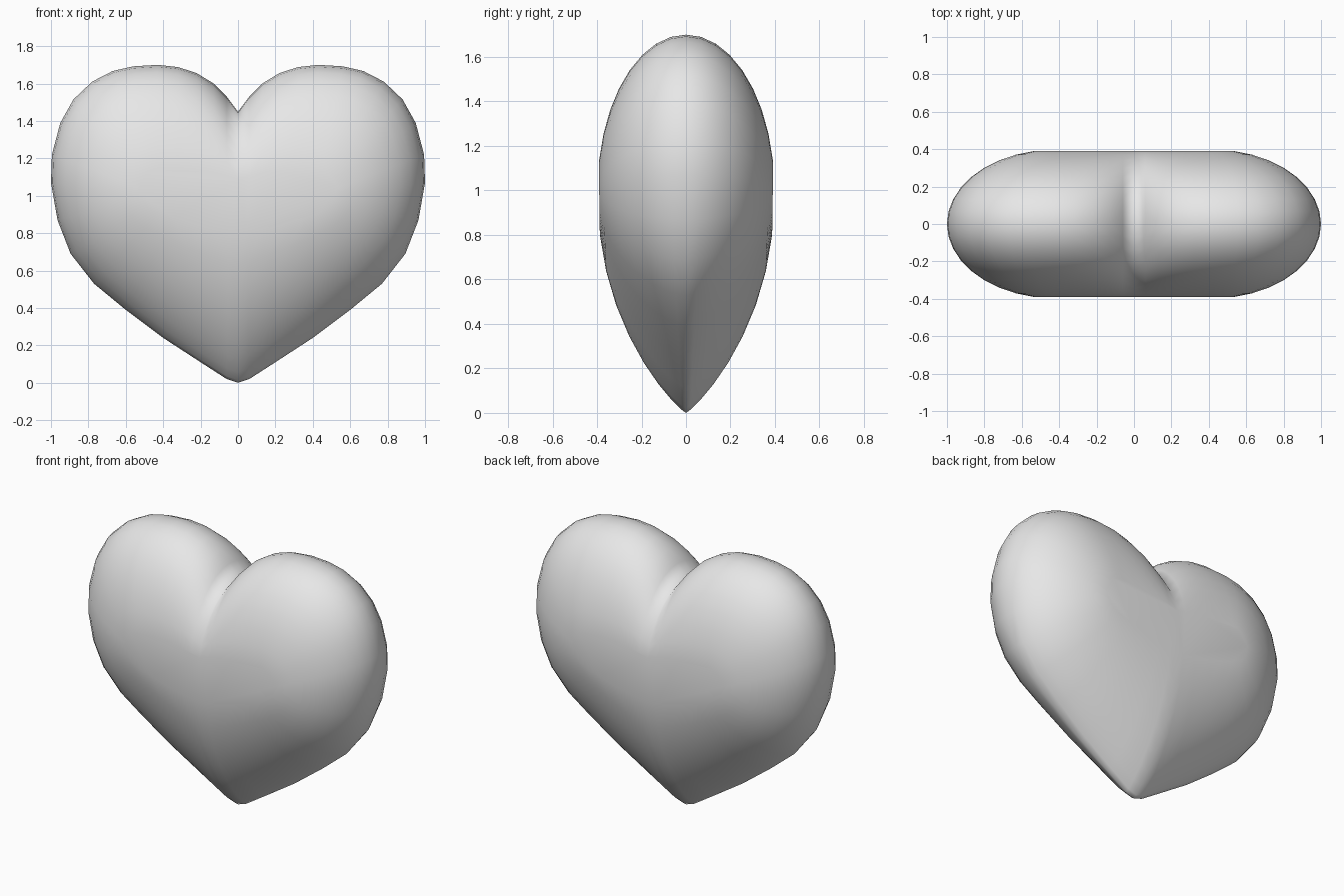
import bpy, bmesh, math

cube = bpy.data.objects.get("Cube")
if cube:
    bpy.data.objects.remove(cube, do_unlink=True)

# Plain grey material
grey = bpy.data.materials.new("soft grey")
grey.use_nodes = True
colour = (0.8, 0.8, 0.8, 1)
grey.diffuse_color = colour
grey.node_tree.nodes["Principled BSDF"].inputs["Base Color"].default_value = colour

# Half outline (x, z), from the notch over the lobe down to the tip
OUTLINE = [(0, 1.45), (.06, 1.53), (.13, 1.6), (.22, 1.655), (.32, 1.688),
           (.43, 1.7), (.56, 1.692), (.67, 1.667), (.78, 1.61), (.88, 1.515),
           (.95, 1.39), (.995, 1.22), (1, 1.07), (.965, .87), (.895, .69),
           (.77, .53), (.6, .39), (.4, .24), (.2, .11), (.06, .02), (0, 0)]
DEPTH = .398      # half thickness
MID_Z = 1.0       # height of the thickest line
LOBE_X = .42      # centre of a lobe
RINGS = 8


def surface_point(x, z, s):
    """Point a fraction s of the way from the thick core to the outline."""
    upper = z > MID_Z
    core_x = min(x, LOBE_X) if upper else LOBE_X * x ** .8
    taper = 0 if upper else (MID_Z - z) ** 1.5    # pointier towards the tip
    bulge = max(0, 1 - s ** (2 + .15 * taper)) ** (.5 + .36 * taper)
    return (core_x + s * (x - core_x), -DEPTH * bulge, MID_Z + s * (z - MID_Z))


# Front quarter: rings puffed up from the outline, closed by a flat middle
bm = bmesh.new()
start = .2
rings = []
for i in range(RINGS + 1):
    angle = start + (math.pi / 2 - start) * i / RINGS
    s = 1 if i == RINGS else math.sin(angle)
    rings.append([bm.verts.new(surface_point(x, z, s)) for x, z in OUTLINE])
for inner, outer in zip(rings, rings[1:]):
    for j in range(len(OUTLINE) - 1):
        bm.faces.new((inner[j], inner[j + 1], outer[j + 1], outer[j]))
bm.faces.new(rings[0][::-1])
for face in bm.faces:
    face.smooth = True

mesh = bpy.data.meshes.new("heart")
bm.to_mesh(mesh)
bm.free()
mesh.materials.append(grey)
heart = bpy.data.objects.new("heart", mesh)
bpy.context.collection.objects.link(heart)

# Mirror to the other side and to the back
mirror = heart.modifiers.new("mirror", "MIRROR")
mirror.use_axis = (True, True, False)
mirror.merge_threshold = .001
